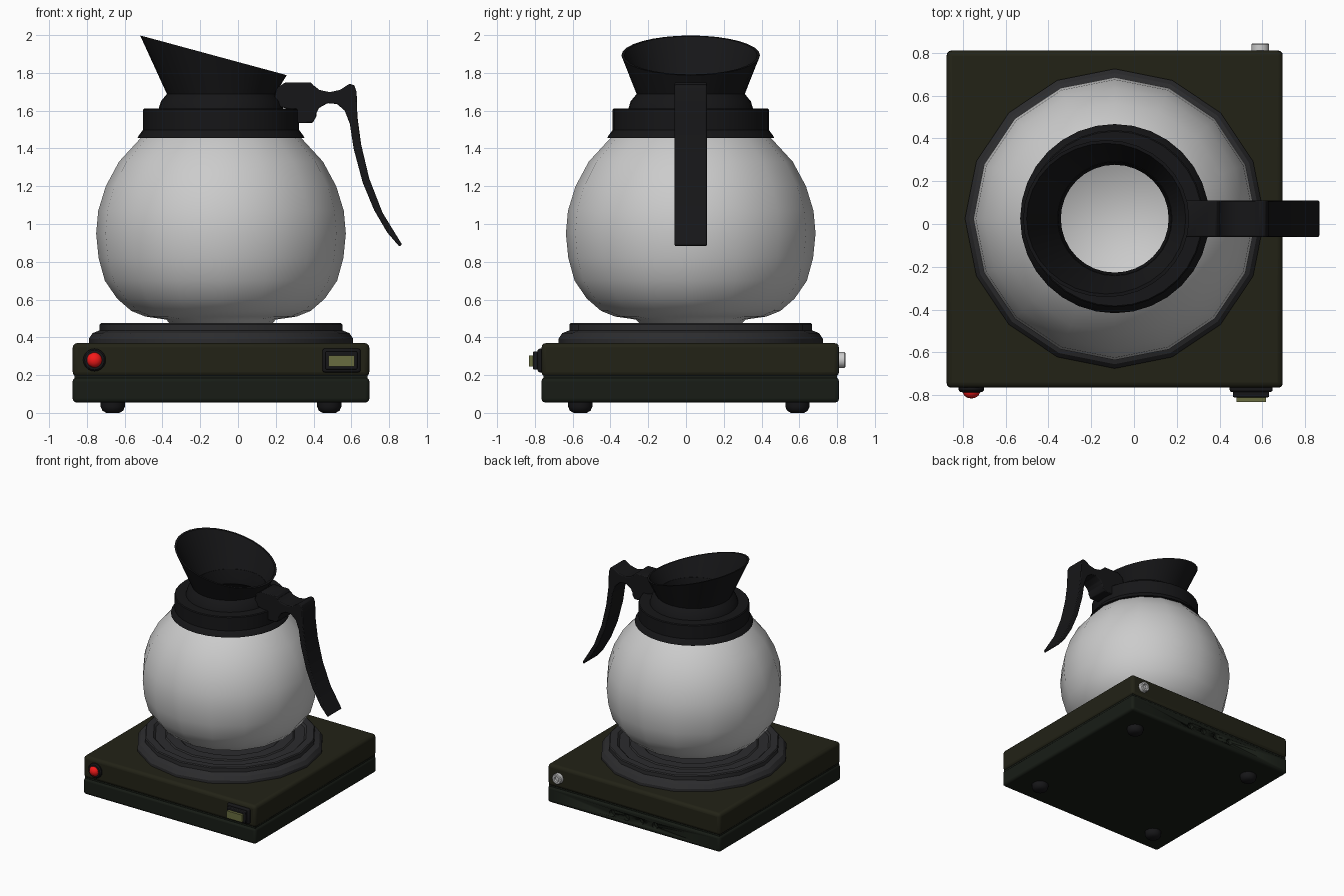
import bpy, bmesh, math
from mathutils import Matrix

if "Cube" in bpy.data.objects:
    bpy.data.objects.remove(bpy.data.objects["Cube"])

CX, CY = -0.09, 0.025   # shared axis of base, plate and carafe


def material(name, rgb):
    m = bpy.data.materials.new(name)
    m.diffuse_color = (*rgb, 1)
    m.use_nodes = True
    m.node_tree.nodes["Principled BSDF"].inputs["Base Color"].default_value = m.diffuse_color
    return m


BLACK = material("black_plastic", (0.008, 0.008, 0.009))
OLIVE = material("dark_olive", (0.016, 0.016, 0.008))
UNDER = material("dark_green", (0.009, 0.012, 0.008))
PLATE = material("plate_grey", (0.025, 0.025, 0.027))
RED = material("red_light", (0.9, 0.01, 0.01))
GREEN = material("switch_green", (0.14, 0.15, 0.05))


def finish(name, bm, mat=None, bevel=0, segments=2, angle=35):
    bmesh.ops.recalc_face_normals(bm, faces=bm.faces)
    me = bpy.data.meshes.new(name)
    bm.to_mesh(me)
    bm.free()
    ob = bpy.data.objects.new(name, me)
    bpy.context.collection.objects.link(ob)
    if mat:
        me.materials.append(mat)
    if bevel:
        b = ob.modifiers.new("bevel", 'BEVEL')
        b.width, b.segments, b.limit_method = bevel, segments, 'ANGLE'
    bpy.ops.object.select_all(action='DESELECT')
    ob.select_set(True)
    bpy.context.view_layer.objects.active = ob
    bpy.ops.object.shade_smooth_by_angle(angle=math.radians(angle))
    return ob


def loft(name, rings, n, mat=None, loop=False, caps=(False, False), matrix=None, angle=35):
    """Rings are (rx, z) or (rx, z, ry, dx, tilt); consecutive rings are bridged."""
    bm = bmesh.new()
    rows = []
    for ring in rings:
        rx, z, ry, dx, tilt = ring if len(ring) == 5 else (ring[0], ring[1], ring[0], 0, 0)
        row = []
        for i in range(n):
            c, s = math.cos(math.tau * i / n), math.sin(math.tau * i / n)
            row.append(bm.verts.new((dx + rx * c, ry * s, z - tilt * c)))
        rows.append(row)
    pairs = list(zip(rows, rows[1:])) + ([(rows[-1], rows[0])] if loop else [])
    for a, b in pairs:
        for i in range(n):
            j = (i + 1) % n
            bm.faces.new((a[i], a[j], b[j], b[i]))
    for use, row in zip(caps, (rows[0], rows[-1])):
        if use:
            bm.faces.new(row)
    bm.transform(matrix or Matrix.Translation((CX, CY, 0)))
    return finish(name, bm, mat, angle=angle)


def box(name, x, y, z, mat, bevel=0.0, segments=2):
    bm = bmesh.new()
    bmesh.ops.create_cube(bm, size=1)
    for v in bm.verts:
        v.co = [r[0] if c < 0 else r[1] for c, r in zip(v.co, (x, y, z))]
    return finish(name, bm, mat, bevel, segments)


def facing(x, y, z, back=False):
    """Turns a lathe axis so that its +z points out of the front or back."""
    return Matrix.Translation((x, y, z)) @ Matrix.Rotation(math.radians(-90 if back else 90), 4, 'X')


# Base housing: two shells with a seam between them
bx, by = (-0.875, 0.695), (-0.765, 0.81)
lower = box("base_lower", bx, by, (0.055, 0.187), UNDER, 0.02, 3)
upper = box("base_upper", bx, by, (0.191, 0.37), OLIVE, 0.025, 3)
box("base_seam", (-0.865, 0.685), (-0.755, 0.80), (0.16, 0.22), UNDER)

# Vent holes in the back of the lower shell
for i in range(4):
    cut = loft(f"vent_cutter_{i}", [(0.026, -0.03), (0.026, 0.03)], 12, caps=(True, True),
               matrix=facing(CX + (i - 1.5) * 0.13, 0.81, 0.12, True))
    cut.hide_render = True
    cut.hide_viewport = True
    m = lower.modifiers.new("vent", 'BOOLEAN')
    m.operation, m.object = 'DIFFERENCE', cut

# Feet
for i, (x, y) in enumerate([(a, b) for a in (-0.663, 0.483) for b in (-0.56, 0.59)]):
    loft(f"foot_{i}", [(0.035, 0), (0.055, 0.012), (0.064, 0.032), (0.064, 0.06)], 16, BLACK,
         caps=(True, True), matrix=Matrix.Translation((x, y, 0)))

# Warming plate with concentric steps
loft("warming_plate", [(0.70, 0.365), (0.70, 0.392), (0.68, 0.422), (0.642, 0.437), (0.642, 0.468),
                       (0.635, 0.475), (0.58, 0.475), (0.565, 0.46), (0.49, 0.46), (0.48, 0.468),
                       (0.40, 0.468), (0.39, 0.46), (0.31, 0.46)],
     16, PLATE, caps=(True, True), angle=30)

# Glass carafe, thin hollow shell
outer = [(0.27, 0.472), (0.29, 0.494), (0.40, 0.51), (0.475, 0.54), (0.55, 0.605), (0.615, 0.70),
         (0.648, 0.82), (0.661, 0.95), (0.65, 1.07), (0.61, 1.20), (0.54, 1.33), (0.425, 1.455),
         (0.36, 1.50)]
inner = [(r - 0.01, z + (0.01 if z < 0.7 else 0)) for r, z in reversed(outer)]
loft("carafe_glass", outer + inner, 16, caps=(True, True), angle=50)

# Collar and neck
loft("collar", [(0.40, 1.455), (0.442, 1.455), (0.436, 1.468), (0.414, 1.497), (0.414, 1.605),
                (0.408, 1.611), (0.33, 1.611), (0.318, 1.65), (0.285, 1.69), (0.265, 1.69),
                (0.252, 1.61), (0.252, 1.575), (0.36, 1.50)], 32, BLACK, loop=True)

# Slanted pouring funnel
loft("pouring_funnel", [(0.285, 1.685, 0.285, 0, 0), (0.388, 1.893, 0.367, -0.04, 0.105),
                        (0.372, 1.893, 0.352, -0.04, 0.101), (0.265, 1.685, 0.265, 0, 0)],
     32, BLACK, loop=True)


# Handle: side profile pushed through its width
def slab(name, pts, y0, y1, mat, bevel):
    bm = bmesh.new()
    f = bm.faces.new([bm.verts.new((x, y0, z)) for x, z in pts])
    ext = bmesh.ops.extrude_face_region(bm, geom=[f])["geom"]
    bmesh.ops.translate(bm, vec=(0, y1 - y0, 0), verts=[v for v in ext if isinstance(v, bmesh.types.BMVert)])
    return finish(name, bm, mat, bevel)


slab("handle_bracket", [(0.19, 1.66), (0.205, 1.72), (0.25, 1.75), (0.385, 1.75), (0.415, 1.715),
                        (0.415, 1.57), (0.395, 1.535), (0.31, 1.535), (0.31, 1.60), (0.22, 1.62)],
     -0.06, 0.11, BLACK, 0.006)
slab("handle_grip", [(0.40, 1.735), (0.43, 1.71), (0.485, 1.698), (0.54, 1.71), (0.59, 1.742),
                     (0.615, 1.735), (0.628, 1.70), (0.632, 1.57), (0.652, 1.42), (0.695, 1.24),
                     (0.765, 1.06), (0.868, 0.892), (0.855, 0.88), (0.79, 0.955), (0.72, 1.075),
                     (0.66, 1.22), (0.612, 1.40), (0.592, 1.53), (0.565, 1.60), (0.525, 1.635),
                     (0.475, 1.64), (0.43, 1.615), (0.40, 1.56)],
     -0.06, 0.11, BLACK, 0.006)

# Rocker switch on the front right
box("switch_frame", (0.447, 0.648), (-0.785, -0.75), (0.215, 0.34), BLACK, 0.01)
box("switch_surround", (0.462, 0.632), (-0.81, -0.77), (0.23, 0.325), BLACK, 0.006)
slab("switch_rocker", [(0.48, 0.245), (0.617, 0.245), (0.617, 0.305), (0.48, 0.305)],
     -0.832, -0.79, GREEN, 0)

# Indicator light on the front left
loft("light_ring", [(0.06, -0.01), (0.06, 0.01), (0.052, 0.02), (0.038, 0.022)], 20, BLACK,
     caps=(True, True), matrix=facing(-0.76, -0.765, 0.28))
loft("indicator_light", [(0.04, 0.01), (0.04, 0.024), (0.032, 0.038), (0.018, 0.047), (0.004, 0.05)],
     20, RED, caps=(True, True), matrix=facing(-0.76, -0.765, 0.28))

# Metal cable socket on the back
loft("cable_socket", [(0.042, -0.01), (0.042, 0.028), (0.036, 0.034), (0.022, 0.034), (0.022, 0.012)],
     16, caps=(True, True), matrix=facing(0.59, 0.81, 0.28, True))
